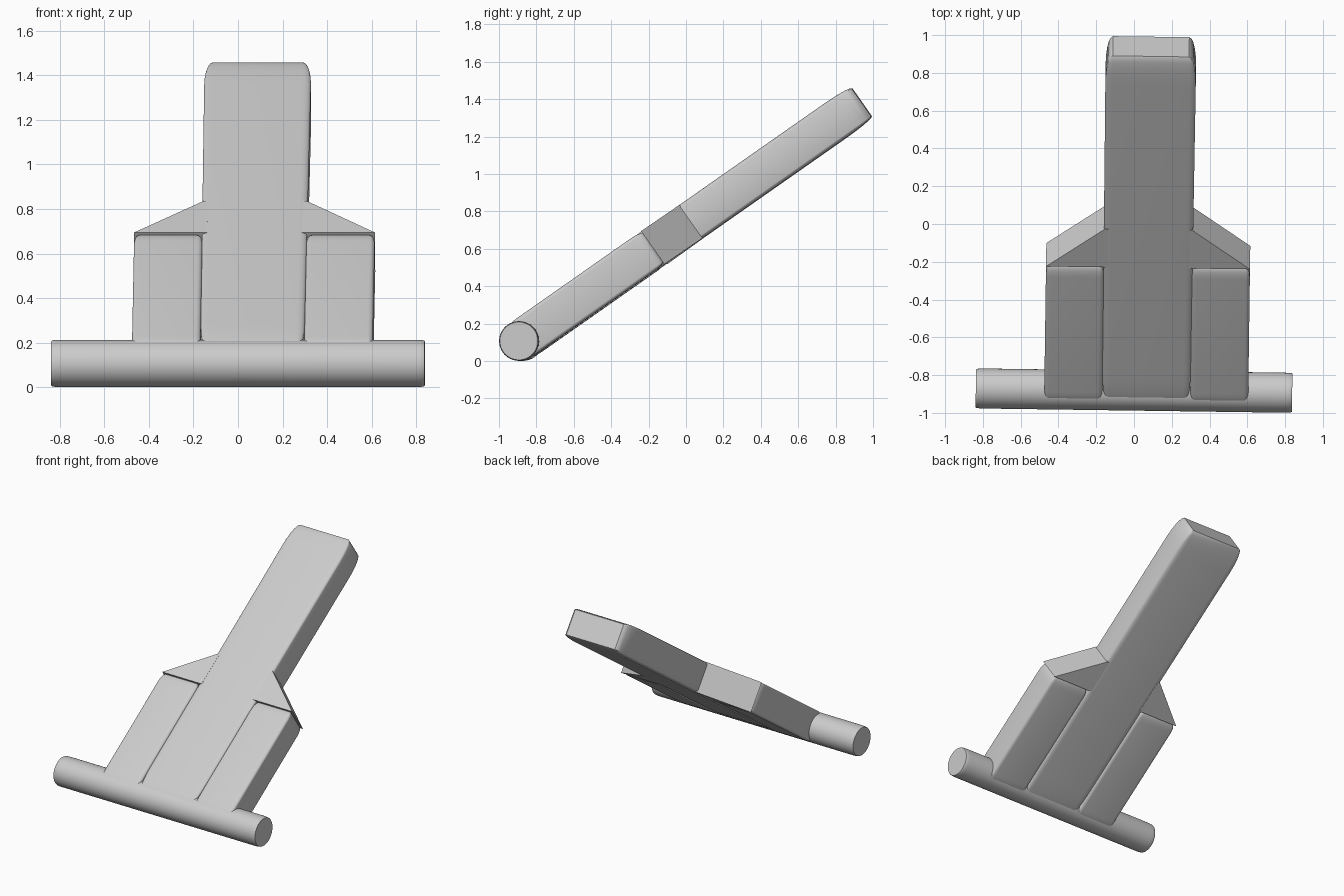
import bpy, bmesh, math
from mathutils import Matrix, Vector

if "Cube" in bpy.data.objects:
    bpy.data.objects.remove(bpy.data.objects["Cube"])

grey = bpy.data.materials.new("plain_grey")
grey.use_nodes = True
colour = (0.6, 0.6, 0.6, 1)
grey.diffuse_color = colour
grey.node_tree.nodes["Principled BSDF"].inputs["Base Color"].default_value = colour

# Leaning frame: x across, y along the board, z through its thickness
FRAME = (Matrix.Translation((0, -0.882, 0.107))
         @ Matrix.Rotation(math.radians(-0.8), 4, 'Z')
         @ Matrix.Rotation(math.radians(35), 4, 'X'))
HALF = 0.108      # half thickness of the boards
MID = 0.065       # centre line of the boards
INNER, OUTER = 0.233, 0.54
SHOULDER, TIP = 0.87, 1.115


def finish(name, bm, smooth=True):
    bmesh.ops.recalc_face_normals(bm, faces=bm.faces[:])
    bm.transform(FRAME)
    mesh = bpy.data.meshes.new(name)
    bm.to_mesh(mesh)
    bm.free()
    mesh.materials.append(grey)
    obj = bpy.data.objects.new(name, mesh)
    bpy.context.collection.objects.link(obj)
    if smooth:
        bpy.ops.object.select_all(action='DESELECT')
        obj.select_set(True)
        bpy.context.view_layer.objects.active = obj
        bpy.ops.object.shade_smooth_by_angle(angle=math.radians(35))
    return obj


def rounded_board(name, x0, x1, y0, y1, flare=0):
    """Bevelled unit cube stretched to size, so the rounding stretches too."""
    bm = bmesh.new()
    bmesh.ops.create_cube(bm, size=1)
    bmesh.ops.bevel(bm, geom=bm.edges[:], offset=0.08, segments=5,
                    profile=0.5, affect='EDGES')
    for v in bm.verts:
        widen = 1 + flare * (v.co.y + 0.5)
        v.co = Vector(((x0 + x1) / 2 + v.co.x * (x1 - x0) * widen,
                       (y0 + y1) / 2 + v.co.y * (y1 - y0),
                       v.co.z * 2 * HALF))
    finish(name, bm)


# Crossbar with softly rounded ends
bm = bmesh.new()
STRETCH = 8
bmesh.ops.create_cone(bm, cap_ends=True, segments=48, radius1=0.106,
                      radius2=0.106, depth=1.675 / STRETCH)
rims = [e for e in bm.edges if abs(e.verts[0].co.z - e.verts[1].co.z) < 0.001]
bmesh.ops.bevel(bm, geom=rims, offset=0.005, segments=3, profile=0.5, affect='EDGES')
bm.transform(Matrix.Rotation(math.pi / 2, 4, 'Y') @ Matrix.Diagonal((1, 1, STRETCH, 1)))
finish("crossbar", bm)

# Long central board
rounded_board("main_board", MID - INNER, MID + INNER, -0.02, 2.225, 0.03)

# Side boards and the sloping shoulder wedges above them
for side, s in (("left", 1), ("right", -1)):
    xs = sorted((MID + s * INNER, MID + s * OUTER))
    rounded_board(side + "_side_board", xs[0], xs[1], -0.01, SHOULDER)

    bm = bmesh.new()
    outline = [(INNER - 0.02, SHOULDER), (OUTER, SHOULDER),
               (INNER, TIP), (INNER - 0.02, TIP)]
    face = bm.faces.new([bm.verts.new((MID + s * x, y, -HALF)) for x, y in outline])
    made = bmesh.ops.extrude_face_region(bm, geom=[face])["geom"]
    bmesh.ops.translate(bm, vec=(0, 0, 2 * HALF),
                        verts=[g for g in made if isinstance(g, bmesh.types.BMVert)])
    finish(side + "_shoulder_wedge", bm, smooth=False)
